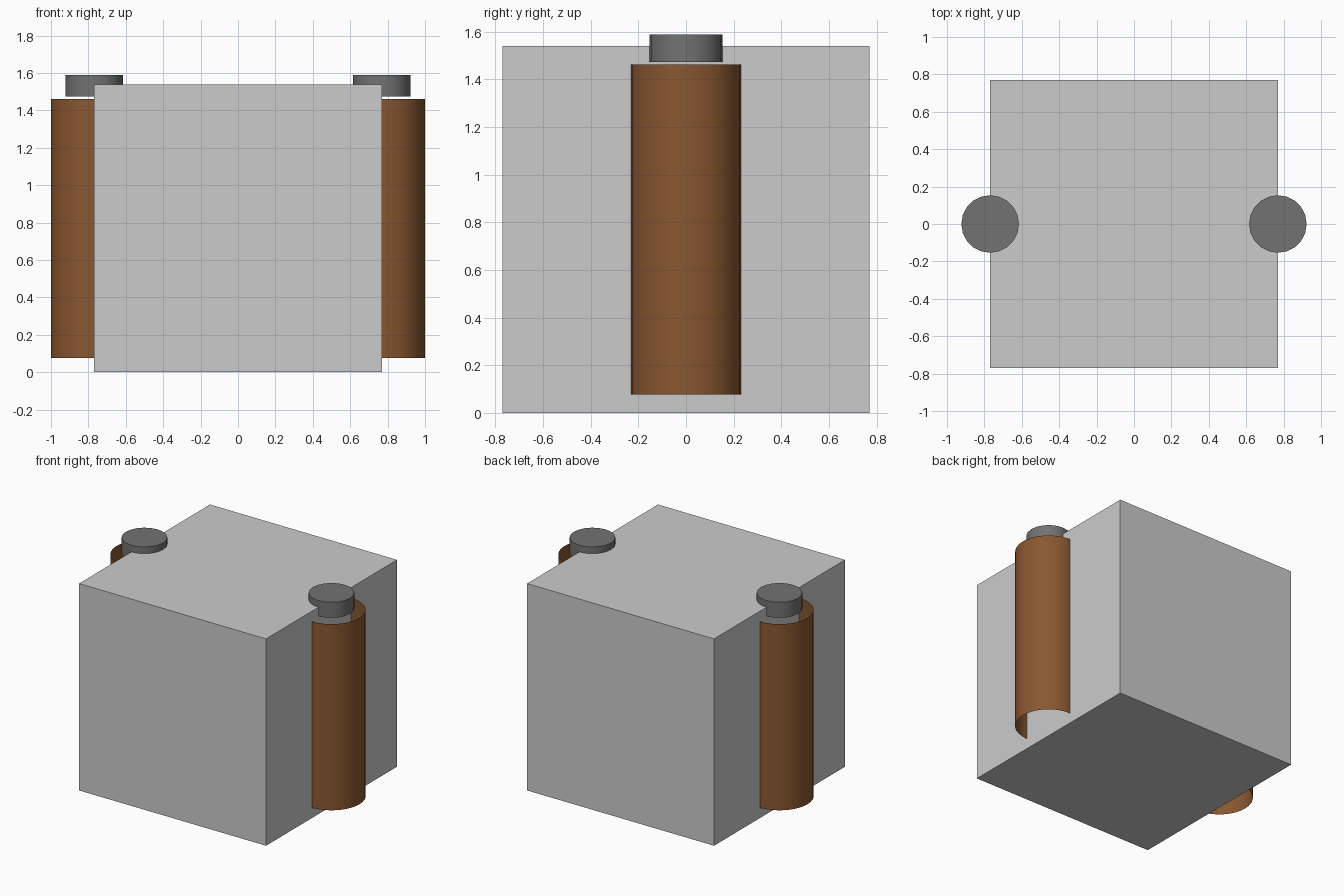
import bpy, bmesh

if "Cube" in bpy.data.objects:
    bpy.data.objects.remove(bpy.data.objects["Cube"])

U = 1 / 1.3  # half width of the block


def material(name, rgb):
    m = bpy.data.materials.new(name)
    m.diffuse_color = (*rgb, 1)
    m.use_nodes = True
    m.node_tree.nodes["Principled BSDF"].inputs["Base Color"].default_value = m.diffuse_color
    return m


def add(name, bm, mat, loc, smooth=False):
    me = bpy.data.meshes.new(name)
    bm.to_mesh(me)
    bm.free()
    me.materials.append(mat)
    ob = bpy.data.objects.new(name, me)
    ob.location = loc
    bpy.context.collection.objects.link(ob)
    if smooth:
        bpy.ops.object.select_all(action='DESELECT')
        ob.select_set(True)
        bpy.context.view_layer.objects.active = ob
        bpy.ops.object.shade_smooth_by_angle(angle=0.7)


def cylinder(name, r, z0, z1, x, sides, caps, mat):
    bm = bmesh.new()
    bmesh.ops.create_cone(bm, cap_ends=caps, segments=sides,
                          radius1=r, radius2=r, depth=z1 - z0)
    add(name, bm, mat, (x, 0, (z0 + z1) / 2), True)


light_grey = material("light grey", (0.6, 0.6, 0.6))
dark_grey = material("dark grey", (0.17, 0.17, 0.17))
brown = material("brown", (0.25, 0.095, 0.03))

# main block
bm = bmesh.new()
bmesh.ops.create_cube(bm, size=2 * U)
add("block", bm, light_grey, (0, 0, U))

# open side tubes with a separate closed cap floating just above each
for side, x in (("left", -U), ("right", U)):
    cylinder(side + "_tube", 0.3 * U, 0.1 * U, 1.9 * U, x, 32, False, brown)
    cylinder(side + "_cap", 0.2 * U, 1.915 * U, 2.065 * U, x, 20, True, dark_grey)
